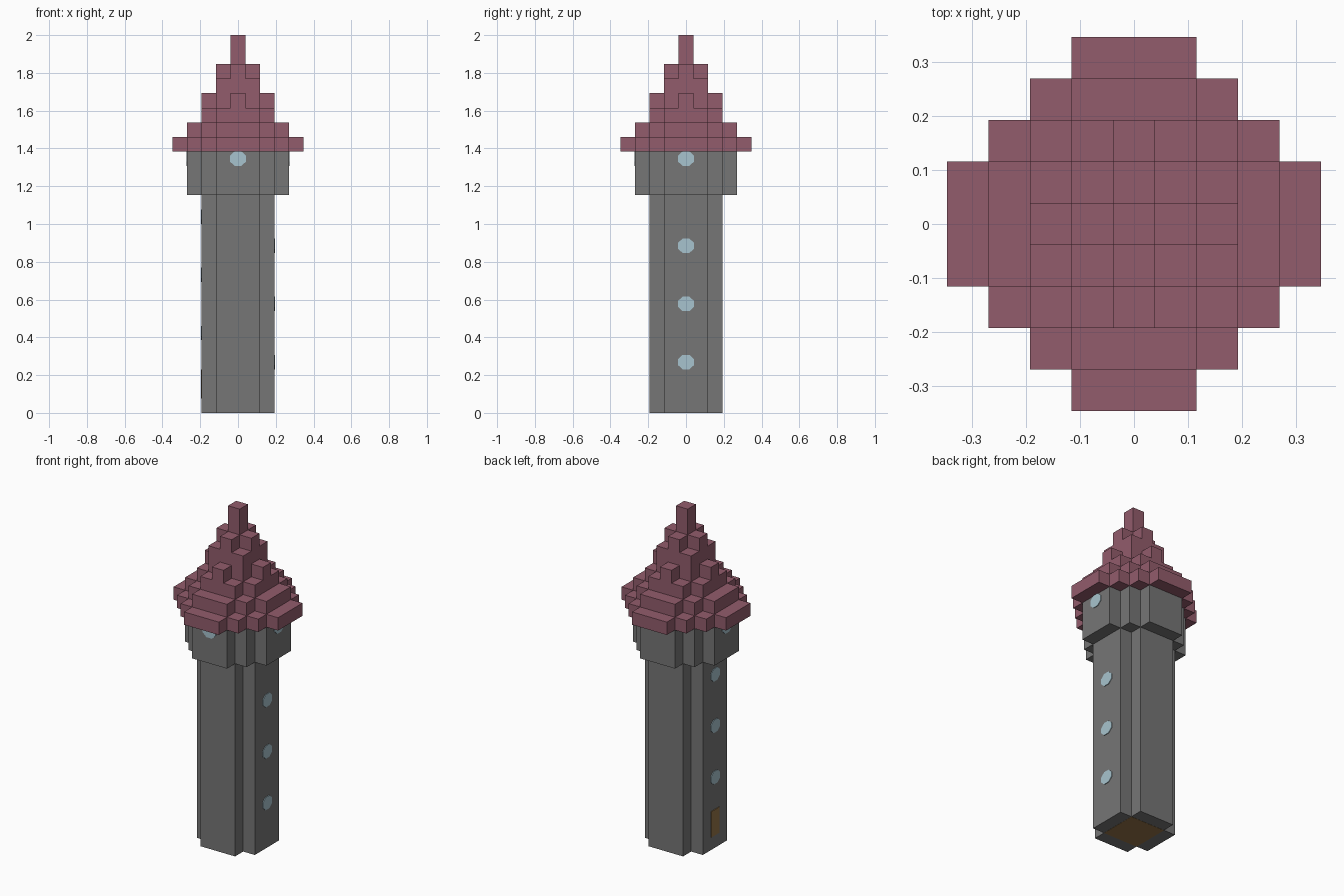
import bpy, bmesh
from math import pi
from mathutils import Matrix, Vector

U = 2 / 26          # edge length of one building block
PLATE = 0.004       # thickness of painted-on details

cube = bpy.data.objects.get("Cube")
if cube:
    bpy.data.objects.remove(cube, do_unlink=True)


def material(name, rgb):
    mat = bpy.data.materials.new(name)
    mat.use_nodes = True
    color = (*rgb, 1)
    mat.diffuse_color = color
    bsdf = next(n for n in mat.node_tree.nodes if n.type == "BSDF_PRINCIPLED")
    bsdf.inputs["Base Color"].default_value = color
    return mat


stone = material("grey stone", (0.18, 0.18, 0.18))
tile = material("dusty red tile", (0.29, 0.107, 0.15))
glass = material("pale blue glass", (0.39, 0.55, 0.62))
wood = material("brown wood", (0.30, 0.175, 0.065))


def make_object(name, bm, mat):
    bmesh.ops.recalc_face_normals(bm, faces=bm.faces)
    mesh = bpy.data.meshes.new(name)
    bm.to_mesh(mesh)
    bm.free()
    mesh.materials.append(mat)
    obj = bpy.data.objects.new(name, mesh)
    bpy.context.collection.objects.link(obj)
    return obj


def stepped_outline(reach, core):
    """Four-fold stepped plan: arms 'reach' blocks out, 'core' half wide."""
    quadrant = []
    for i in range(reach - core + 1):
        x, y = reach - i + 0.5, core + i + 0.5
        if i:
            quadrant.append((x, y - 1))
        quadrant.append((x, y))
    points = []
    for _ in range(4):
        points += quadrant
        quadrant = [(-y, x) for x, y in quadrant]
    return points


def add_layer(bm, reach, core, bottom, top):
    verts = [bm.verts.new((x * U, y * U, bottom * U))
             for x, y in stepped_outline(reach, core)]
    base = bm.faces.new(verts)
    result = bmesh.ops.extrude_face_region(bm, geom=[base], use_keep_orig=True)
    moved = [g for g in result["geom"] if isinstance(g, bmesh.types.BMVert)]
    bmesh.ops.translate(bm, verts=moved, vec=(0, 0, (top - bottom) * U))


def stepped_tower(name, layers, mat):
    bm = bmesh.new()
    for layer in layers:
        add_layer(bm, *layer)
    return make_object(name, bm, mat)


def place_on_wall(obj, direction, distance, height):
    """Turn a part built facing +x to the wall and set it on the surface."""
    turn = Matrix.Rotation(direction, 4, "Z")
    obj.matrix_world = turn @ Matrix.Translation((distance * U, 0, height * U))


def window(name, direction, distance, height):
    bm = bmesh.new()
    bmesh.ops.create_cone(bm, cap_ends=True, segments=8, radius1=0.044,
                          radius2=0.044, depth=PLATE * 2)
    bmesh.ops.rotate(bm, verts=bm.verts, matrix=Matrix.Rotation(pi / 8, 3, "Z"))
    bmesh.ops.rotate(bm, verts=bm.verts, matrix=Matrix.Rotation(pi / 2, 3, "Y"))
    # keep the pane just under the eaves
    bmesh.ops.scale(bm, verts=bm.verts, vec=Vector((1, 1.05, 0.94)))
    place_on_wall(make_object(name, bm, glass), direction, distance, height)


def block(name, size, mat):
    bm = bmesh.new()
    bmesh.ops.create_cube(bm, size=1)
    bmesh.ops.scale(bm, verts=bm.verts, vec=Vector(size))
    return make_object(name, bm, mat)


# Stone body: (reach, core, bottom, top) in blocks
stepped_tower("shaft", [(2, 1, 0, 15)], stone)
stepped_tower("lookout_room", [(3, 1, 15, 18)], stone)

# Roof, narrowing to a spire
stepped_tower("roof", [(4, 1, 18, 19), (3, 1, 19, 20), (2, 1, 20, 21),
                       (2, 0, 21, 22), (1, 1, 22, 23), (1, 0, 23, 24),
                       (0, 0, 24, 26)], tile)

# Stair windows on both sides, staggered in height
LEFT, RIGHT, FRONT = 0, pi, -pi / 2
for step in range(3):
    window(f"left_stair_window_{step + 1}", LEFT, 2.5, 3.5 + 4 * step)
    window(f"right_stair_window_{step + 1}", RIGHT, 2.5, 5.5 + 4 * step)

# Lookout windows under the eaves
for side, direction in (("left", LEFT), ("right", RIGHT), ("front", FRONT)):
    window(f"{side}_lookout_window", direction, 3.5, 17.5)

# Door and wooden floor seen from below
place_on_wall(block("door", (PLATE * 2, U, 2 * U), wood), RIGHT, 2.5, 2)
floor = block("floor", (3 * U, 3 * U, PLATE), wood)
floor.location.z = PLATE / 2 - 0.001
